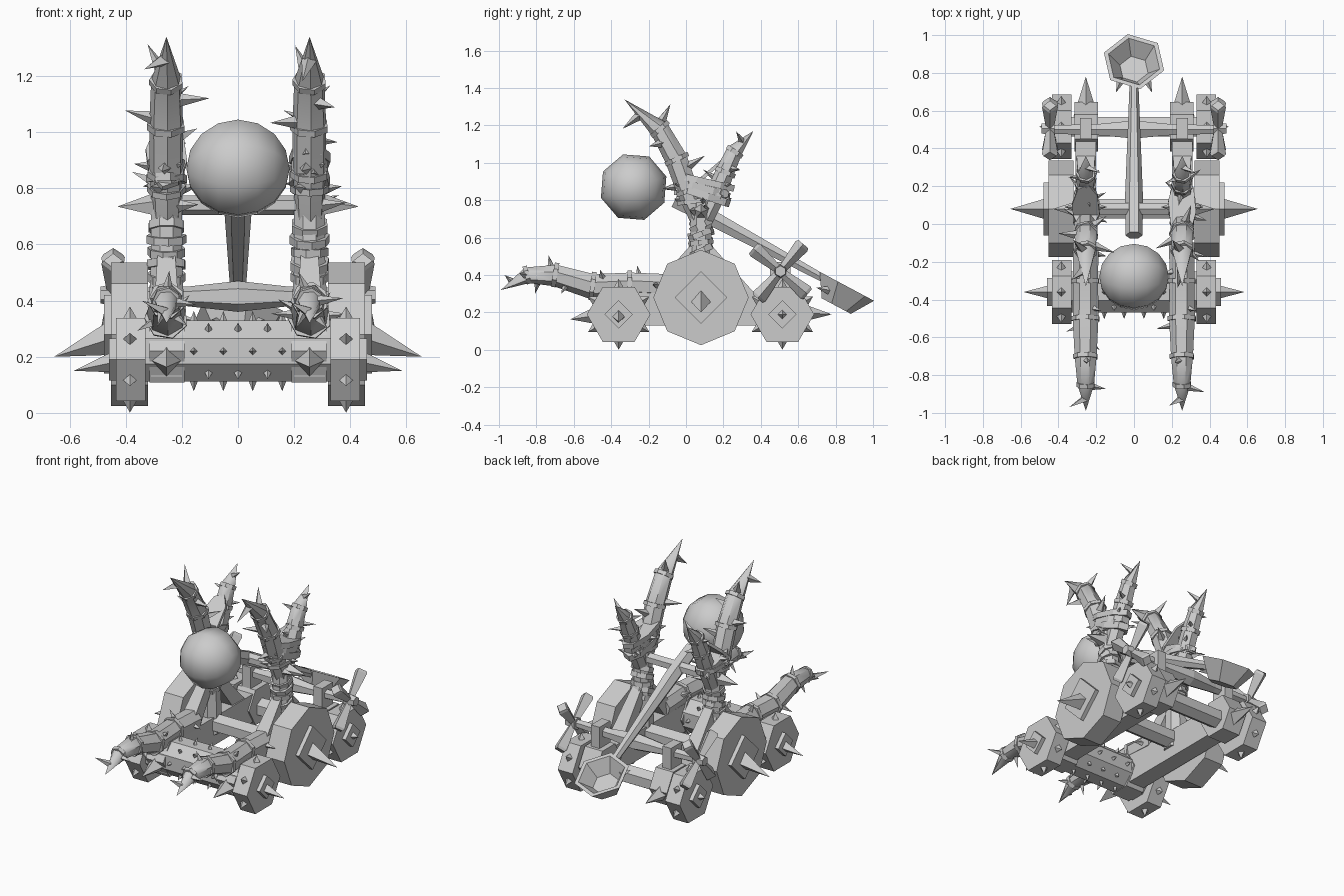
import bpy, bmesh, math, random
from mathutils import Matrix, Vector as V

random.seed(4)
if "Cube" in bpy.data.objects:
    bpy.data.objects.remove(bpy.data.objects["Cube"])

grey = bpy.data.materials.new("weathered grey")
grey.use_nodes = True
grey.diffuse_color = (0.6, 0.6, 0.6, 1)
grey.node_tree.nodes["Principled BSDF"].inputs["Base Color"].default_value = grey.diffuse_color


def finish(name, bm, smooth=False):
    bmesh.ops.recalc_face_normals(bm, faces=bm.faces)
    me = bpy.data.meshes.new(name)
    bm.to_mesh(me)
    bm.free()
    me.materials.append(grey)
    ob = bpy.data.objects.new(name, me)
    bpy.context.collection.objects.link(ob)
    if smooth:
        bpy.ops.object.select_all(action="DESELECT")
        ob.select_set(True)
        bpy.context.view_layer.objects.active = ob
        bpy.ops.object.shade_smooth_by_angle(angle=math.radians(50))
    return ob


def add_tube(bm, path, radii, sides=6, turn=0.0, stretch=1.0):
    """Sweep a polygon along a path that lies roughly in one plane; zero radius gives a point."""
    path = [V(p) for p in path]
    rings = []
    for i, p in enumerate(path):
        d = (path[min(i + 1, len(path) - 1)] - path[max(i - 1, 0)]).normalized()
        ref = V((1, 0, 0)) if abs(d.x) < 0.9 else V((0, 0, 1))
        u = (ref - d * ref.dot(d)).normalized()
        w = d.cross(u)
        if radii[i] == 0:
            rings.append([bm.verts.new(p)])
            continue
        angles = [turn + math.tau * k / sides for k in range(sides)]
        rings.append([bm.verts.new(p + radii[i] * (u * math.cos(a) + w * math.sin(a) * stretch)) for a in angles])
    for a, b in zip(rings, rings[1:]):
        for k in range(sides):
            n = (k + 1) % sides
            if len(b) == 1:
                bm.faces.new((a[k], a[n], b[0]))
            else:
                bm.faces.new((a[k], a[n], b[n], b[k]))
    for r in (rings[0], rings[-1]):
        if len(r) > 2:
            bm.faces.new(r)


def tube(name, path, radii, sides=6, turn=0.0, smooth=False):
    bm = bmesh.new()
    add_tube(bm, path, radii, sides, turn)
    return finish(name, bm, smooth)


def add_spike(bm, base, direction, r, length, sides=4):
    base, d = V(base), V(direction).normalized()
    add_tube(bm, [base - d * 0.01, base + d * length], [r, 0], sides)


def box(name, lo, hi):
    bm = bmesh.new()
    bmesh.ops.create_cube(bm, size=1)
    for v in bm.verts:
        v.co = V([lo[i] + (hi[i] - lo[i]) * (v.co[i] + 0.5) for i in range(3)])
    return finish(name, bm)


def wheel(name, s, y, z, r, sides, x0, x1, plate, tip, drop, turn):
    """Polygonal wheel with a diamond hub plate and a long hub spike."""
    bm = bmesh.new()
    add_tube(bm, [(s * x0, y, z), (s * x1, y, z)], [r, r], sides, turn)
    add_tube(bm, [(s * x1, y, z), (s * (x1 + 0.025), y, z)], [plate, plate], 4)
    add_tube(bm, [(s * x1, y, z - drop * 0.2), (s * tip, y, z - drop)], [0.32 * plate + 0.015, 0], 4)
    return finish(name, bm)


def rim_spikes(name, s, y, z):
    bm = bmesh.new()
    for k in range(6):
        a = math.radians(30 + 60 * k)
        d = V((0, math.cos(a), math.sin(a)))
        add_spike(bm, V((s * 0.385, y, z)) + d * 0.147, d, 0.03, 0.042)
    finish(name, bm)


def horn(name, path, radii, spikes, size):
    """Tapering horn with scattered thorns and a few rope bands."""
    tube(name, path, radii, 7, 0.3, smooth=True)
    bm = bmesh.new()
    for k in range(spikes):
        t = (k + 0.5) / spikes * (len(path) - 1.25)
        i = int(t)
        a, b = V(path[i]), V(path[i + 1])
        p = a.lerp(b, t - i)
        r = radii[i] + (radii[i + 1] - radii[i]) * (t - i)
        d = (b - a).normalized()
        side = d.cross(V((1, 0, 0)))
        ang = k * 2.4 + random.uniform(-0.4, 0.4)
        out = V((1, 0, 0)) * math.cos(ang) + side * math.sin(ang) + d * 0.2
        add_spike(bm, p + out.normalized() * r * 0.8, out, size * 0.3, size * random.uniform(0.8, 1.3))
    finish(name + "_thorns", bm)
    bm = bmesh.new()
    for i in range(1, len(path) - 1):
        a, d = V(path[i]), (V(path[i + 1]) - V(path[i - 1])).normalized()
        add_tube(bm, [a - d * 0.012, a + d * 0.012], [radii[i] * 1.12] * 2, 7, 0.5)
    finish(name + "_bands", bm)


FRONT, MID, REAR = -0.36, 0.08, 0.515
for s, side in ((1, "left"), (-1, "right")):
    x = 0.255 * s
    # Wheels
    wheel(side + "_main_wheel", s, MID, 0.28, 0.255, 8, 0.32, 0.453, 0.14, 0.655, 0.08, 0)
    wheel(side + "_front_wheel", s, FRONT, 0.19, 0.17, 6, 0.33, 0.435, 0.075, 0.585, 0.04, math.pi / 6)
    wheel(side + "_rear_wheel", s, REAR, 0.19, 0.17, 6, 0.33, 0.435, 0.075, 0.5, 0.0, math.pi / 6)
    for y, end in ((FRONT, "front"), (REAR, "rear")):
        rim_spikes(f"{side}_{end}_rim_spikes", s, y, 0.19)
        tube(f"{side}_{end}_axle_block", [(s * 0.19, y, 0.22), (s * 0.315, y, 0.22)], [0.13, 0.13], 6, math.pi / 6)

    # Side rail with pointed ends
    box(side + "_rail", (x - 0.055, -0.44, 0.13), (x + 0.055, 0.59, 0.31))
    bm = bmesh.new()
    add_spike(bm, (x, -0.44, 0.19), (0, -1, -0.15), 0.065, 0.18)
    add_spike(bm, (x, 0.58, 0.2), (0, 1, -0.05), 0.065, 0.2)
    finish(side + "_rail_spikes", bm)

    # Upright post, its braces and rope bindings
    tube(side + "_post", [(x, MID, 0.2), (x, MID, 0.55), (x, MID, 0.8)], [0.075, 0.06, 0.06], 8, 0.4)
    for dy in (-1, 1):
        tube(f"{side}_brace_{'front' if dy < 0 else 'back'}",
             [(x, MID + dy * 0.25, 0.27), (x, MID + dy * 0.03, 0.54)], [0.07, 0.045], 4, math.pi / 4)
    bm = bmesh.new()
    for k in range(5):
        z, t = 0.47 + 0.045 * k, random.uniform(-0.008, 0.008)
        add_tube(bm, [(x, MID - t, z), (x, MID + t, z + 0.028)], [0.068 + 0.004 * (k % 2)] * 2, 8, k * 0.3)
    finish(side + "_post_bindings", bm)
    bm = bmesh.new()
    for k in range(4):
        z, t = 0.785 + 0.036 * k, random.uniform(-0.015, 0.015)
        add_tube(bm, [(x, 0.085, z - t), (x, 0.085 + t, z + 0.026)], [0.07 + 0.005 * (k % 2)] * 2, 8, 0.2 * k,
                 1.9 + 0.15 * k)
    for k in range(6):
        a = math.tau * k / 6
        d = V((math.cos(a), math.sin(a), 0.15))
        add_spike(bm, V((x, 0.09, 0.8 + 0.08 * (k % 2))) + V((0.065 * d.x, 0.13 * d.y, 0)), d, 0.02, 0.05)
    finish(side + "_fork_bindings", bm)

    # Forked horns and forward tusk
    horn(side + "_front_horn",
         [(x, 0.07, 0.7), (x, 0.01, 0.85), (x, -0.05, 1.02), (x, -0.14, 1.18), (x, -0.33, 1.34)],
         [0.05, 0.06, 0.062, 0.055, 0], 8, 0.09)
    horn(side + "_back_horn",
         [(x, 0.1, 0.7), (x, 0.16, 0.83), (x, 0.21, 0.95), (x, 0.26, 1.06), (x, 0.36, 1.17)],
         [0.05, 0.055, 0.052, 0.045, 0], 6, 0.065)
    horn(side + "_tusk",
         [(x, -0.1, 0.34), (x, -0.3, 0.35), (x, -0.5, 0.34), (x, -0.7, 0.4), (x, -0.85, 0.4), (x, -0.99, 0.32)],
         [0.07, 0.068, 0.07, 0.06, 0.045, 0], 10, 0.07)

    # Crank handle with four flared arms
    bm = bmesh.new()
    for k in range(4):
        a = math.radians(50 + 90 * k)
        d = V((0, math.cos(a), math.sin(a)))
        c = V((s * 0.445, 0.505, 0.42))
        add_tube(bm, [c, c + d * 0.175, c + d * 0.19], [0.02, 0.042, 0.034], 4)
    add_tube(bm, [(s * 0.42, 0.505, 0.42), (s * 0.49, 0.505, 0.42)], [0.04, 0.03], 6)
    finish(side + "_crank", bm)
    box(side + "_winch_stand", (x - 0.03, 0.45, 0.28), (x + 0.03, 0.56, 0.47))

    # Pivot spike
    tube(side + "_pivot_spike", [(s * 0.28, MID, 0.74), (s * 0.43, MID, 0.735)], [0.05, 0], 5)

# Spiked front roller
tube("front_roller", [(-0.34, FRONT, 0.22), (0.34, FRONT, 0.22)], [0.118, 0.118], 8, math.pi / 8)
bm = bmesh.new()
for row in range(8):
    a = math.tau * row / 8
    d = V((0, math.cos(a), math.sin(a)))
    for k in range(4 - row % 2):
        px = (k - (3 - row % 2) / 2) * 0.105
        add_spike(bm, V((px, FRONT, 0.22)) + d * 0.108, d, 0.018, 0.035)
finish("front_roller_spikes", bm)

# Cross bars
tube("rear_axle", [(-0.34, REAR, 0.2), (0.34, REAR, 0.2)], [0.06, 0.06], 6)
tube("main_axle", [(-0.34, MID, 0.26), (0.34, MID, 0.26)], [0.06, 0.06], 6)
tube("pivot_bar", [(-0.29, MID, 0.74), (0.29, MID, 0.74)], [0.035, 0.035], 6)
tube("winch_bar", [(-0.45, 0.5, 0.42), (-0.18, 0.5, 0.415), (0, 0.5, 0.415), (0.18, 0.5, 0.415), (0.45, 0.5, 0.42)],
     [0.025, 0.035, 0.055, 0.035, 0.025], 6)

# Throwing arm
tube("throwing_arm", [(0, -0.06, 0.8), (0, 0.13, 0.71), (0, 0.73, 0.385)], [0.045, 0.048, 0.024], 6)

# Hollow hexagonal cup: a flared cone whose top face is inset and sunk
n = V((0, 0.47, 0.88)).normalized()
c = V((0, 0.86, 0.34))
bm = bmesh.new()
bmesh.ops.create_cone(bm, cap_ends=True, segments=6, radius1=0.09, radius2=0.168, depth=0.12)
top = max(bm.faces, key=lambda f: f.calc_center_median().z)
bmesh.ops.inset_region(bm, faces=[top], thickness=0.025)
floor = bmesh.ops.extrude_discrete_faces(bm, faces=[top])["faces"][0]
for v in floor.verts:
    v.co = V((v.co.x * 0.55, v.co.y * 0.55, v.co.z - 0.085))
tilt = V((0, 0, 1)).rotation_difference(n).to_matrix().to_4x4()
bm.transform(Matrix.Translation(c - n * 0.06) @ tilt @ Matrix.Rotation(0.2, 4, "Z"))
finish("cup", bm)
bm = bmesh.new()
for sx in (-1, 1):
    add_spike(bm, (sx * 0.07, 0.76, 0.32), (sx * 0.4, -1, 0.2), 0.025, 0.07)
finish("cup_spikes", bm)

# Boulder
bm = bmesh.new()
bmesh.ops.create_uvsphere(bm, u_segments=8, v_segments=8, radius=0.184)
bm.transform(Matrix.Translation((0, -0.28, 0.87)) @ Matrix.Rotation(math.radians(18), 4, "X")
             @ Matrix.Rotation(math.pi / 2, 4, "Y"))
finish("boulder", bm, True)
